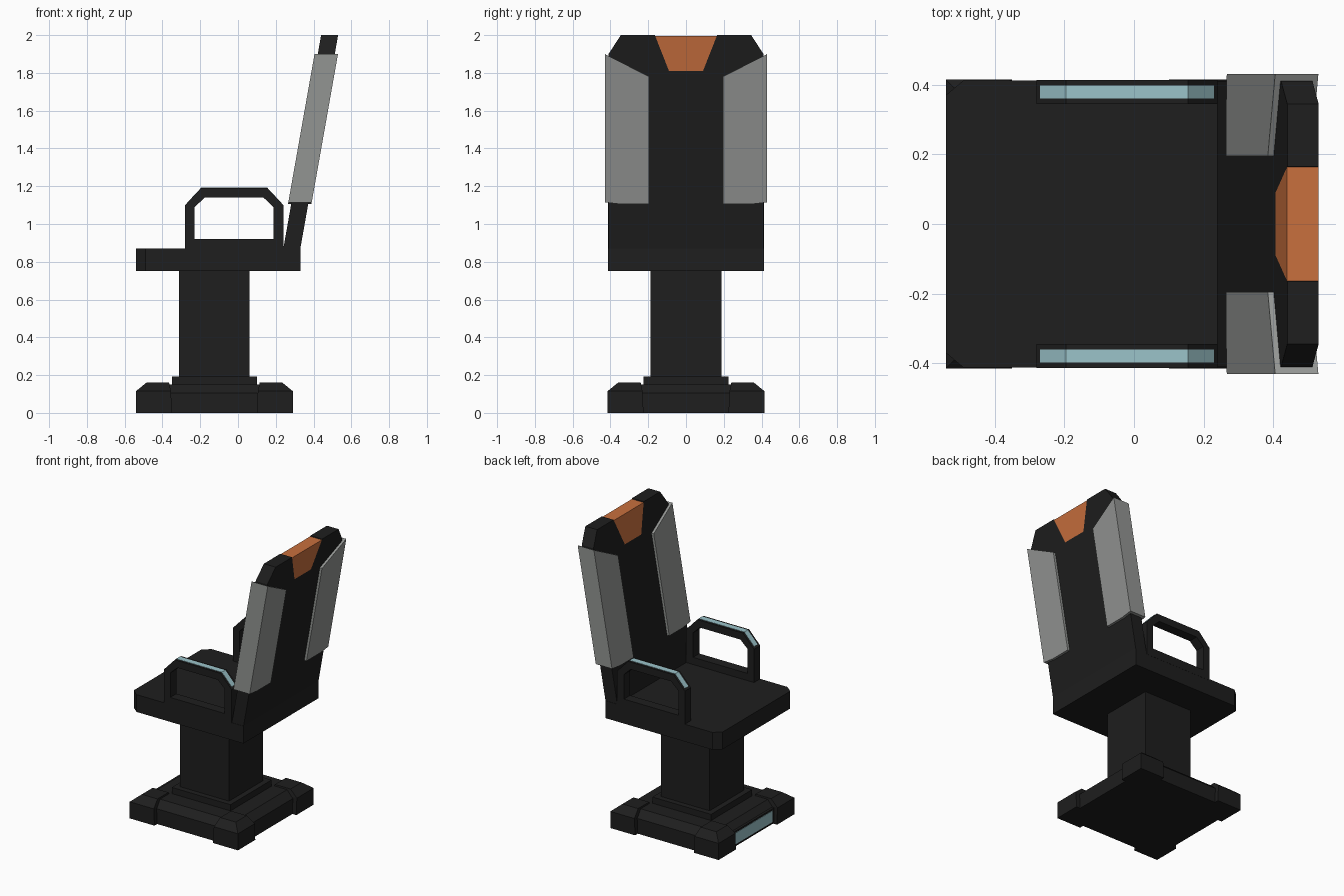
import bpy, bmesh

if "Cube" in bpy.data.objects:
    bpy.data.objects.remove(bpy.data.objects["Cube"])


def material(name, rgb):
    m = bpy.data.materials.new(name)
    m.diffuse_color = (*rgb, 1)
    m.use_nodes = True
    m.node_tree.nodes["Principled BSDF"].inputs["Base Color"].default_value = m.diffuse_color
    return m


BLACK = material("black", (0.013, 0.013, 0.013))
GREY = material("grey", (0.29, 0.30, 0.29))
ORANGE = material("orange", (0.58, 0.16, 0.048))
TEAL = material("teal", (0.33, 0.55, 0.59))


def loft(name, rings, mat, closed=False):
    """Join equal-length point rings with quads; cap the ends or close the loop."""
    bm = bmesh.new()
    vs = [[bm.verts.new(p) for p in r] for r in rings]
    n = len(rings[0])
    pairs = list(zip(vs, vs[1:])) + ([(vs[-1], vs[0])] if closed else [])
    for a, b in pairs:
        for i in range(n):
            j = (i + 1) % n
            bm.faces.new((a[i], a[j], b[j], b[i]))
    if not closed:
        bm.faces.new(vs[0])
        bm.faces.new(vs[-1])
    bmesh.ops.recalc_face_normals(bm, faces=bm.faces)
    me = bpy.data.meshes.new(name)
    bm.to_mesh(me)
    bm.free()
    me.materials.append(mat)
    ob = bpy.data.objects.new(name, me)
    bpy.context.collection.objects.link(ob)
    return ob


def rect(x0, x1, y0, y1, z):
    return [(x0, y0, z), (x1, y0, z), (x1, y1, z), (x0, y1, z)]


def box(name, x0, x1, y0, y1, z0, z1, mat):
    return loft(name, [rect(x0, x1, y0, y1, z0), rect(x0, x1, y0, y1, z1)], mat)


def leaning(name, pts, mat, grow=0.0):
    """Slab with a (y, z) outline that leans back with the backrest."""
    def side(x):
        return [(x + 0.177 * (z - 0.87), y, z) for y, z in pts]
    return loft(name, [side(0.24 - grow), side(0.33 + grow)], mat)


CX = -0.125

# Base: sloped middle slab, plinth and column
def square(h, z):
    return rect(CX - h, CX + h, -h, h, z)


loft("base_slab", [square(0.385, 0), square(0.385, 0.105), square(0.335, 0.15)], BLACK)
loft("plinth", [square(0.225, 0.1), square(0.225, 0.193)], BLACK)
loft("column", [square(0.187, 0.15), square(0.187, 0.76)], BLACK)

# Four corner feet with chamfered outer edges
for sx in (-1, 1):
    for sy in (-1, 1):
        def foot(inner, outer, z):
            return [(CX + sx * a, sy * b, z) for a, b in
                    ((inner, inner), (outer, inner), (outer, outer), (inner, outer))]
        loft("corner_foot", [foot(0.225, 0.415, 0), foot(0.23, 0.415, 0.115),
                             foot(0.24, 0.36, 0.16)], BLACK)

# Light panel on the front of the base
box("base_light_frame", -0.518, -0.45, -0.225, 0.225, 0.01, 0.112, BLACK)
box("base_light", -0.521, -0.5, -0.205, 0.205, 0.022, 0.1, TEAL)

# Seat with clipped front corners
seat = [(-0.54, -0.37), (-0.49, -0.412), (0.33, -0.412),
        (0.33, 0.412), (-0.49, 0.412), (-0.54, 0.37)]
loft("seat", [[(x, y, z) for x, y in seat] for z in (0.75, 0.87)], BLACK)

# Backrest with a notch at the top, filled by the headrest insert
half = [(0.41, 0.86), (0.41, 1.9), (0.345, 2.0), (0.165, 2.0), (0.09, 1.81)]
leaning("backrest", half + [(-y, z) for y, z in reversed(half)], BLACK)
leaning("headrest_insert", [(0.163, 1.995), (0.09, 1.81), (-0.09, 1.81), (-0.163, 1.995)], ORANGE)

# Side bolsters and armrests, mirrored left and right
outer = [(-0.28, 0.86), (-0.28, 1.1), (-0.195, 1.19), (0.155, 1.19), (0.24, 1.1), (0.24, 0.86)]
inner = [(-0.23, 0.92), (-0.23, 1.09), (-0.175, 1.14), (0.135, 1.14), (0.187, 1.09), (0.187, 0.92)]
strip = [(-0.27, 1.112), (-0.195, 1.192), (0.155, 1.192), (0.23, 1.112),
         (0.225, 1.1), (0.15, 1.18), (-0.19, 1.18), (-0.265, 1.1)]
for s in (-1, 1):
    leaning("back_bolster", [(s * 0.195, 1.105), (s * 0.345, 1.105), (s * 0.43, 1.115),
                             (s * 0.43, 1.9), (s * 0.195, 1.78)], GREY, 0.017)
    a, b = s * 0.345, s * 0.413
    loft("armrest", [[(x, y, z) for x, z in prof] for prof, y in
                     ((outer, a), (outer, b), (inner, b), (inner, a))], BLACK, closed=True)
    loft("armrest_light", [[(x, s * y, z) for x, z in strip] for y in (0.36, 0.398)], TEAL)
